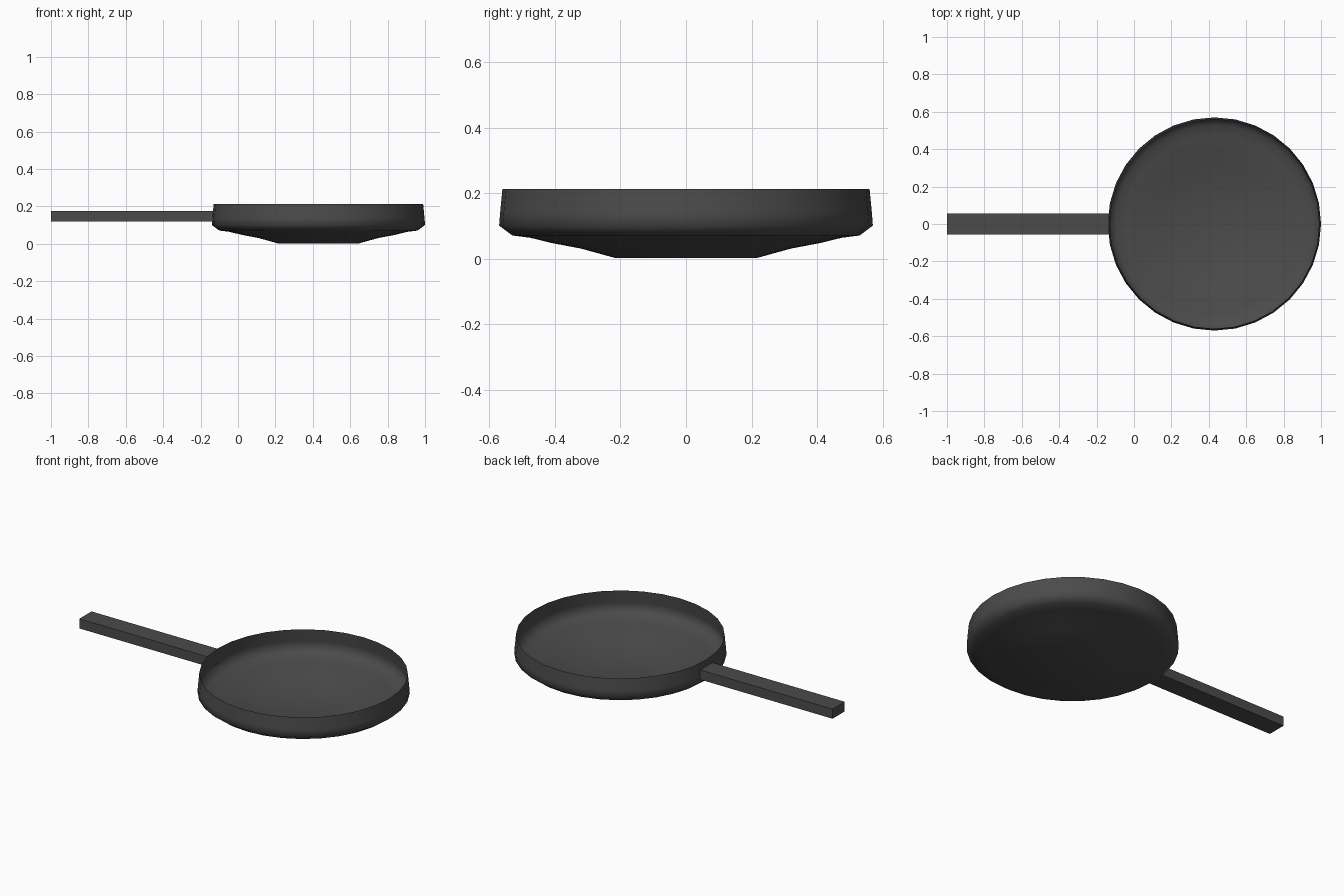
import bpy, bmesh, math

if "Cube" in bpy.data.objects:
    bpy.data.objects.remove(bpy.data.objects["Cube"])

SIDES = 32
CENTRE_X = 0.43


def material(name, shade):
    mat = bpy.data.materials.new(name)
    mat.diffuse_color = (shade, shade, shade, 1)
    mat.use_nodes = True
    mat.node_tree.nodes["Principled BSDF"].inputs["Base Color"].default_value = mat.diffuse_color
    return mat


def add_object(name, bm, mat):
    mesh = bpy.data.meshes.new(name)
    bm.to_mesh(mesh)
    bm.free()
    obj = bpy.data.objects.new(name, mesh)
    bpy.context.collection.objects.link(obj)
    mesh.materials.append(mat)
    return obj


dark = material("dark_iron", 0.07)

# Pan bowl: thin shell turned from a profile of (radius, height)
profile = [(0.215, 0.002), (0.32, 0.031), (0.41, 0.048), (0.475, 0.064),
           (0.53, 0.071), (0.57, 0.101), (0.567, 0.14), (0.56, 0.213)]
bm = bmesh.new()
rings = []
for r, z in profile:
    rings.append([bm.verts.new((CENTRE_X + r * math.cos(2 * math.pi * i / SIDES),
                                r * math.sin(2 * math.pi * i / SIDES), z))
                  for i in range(SIDES)])
bm.faces.new(rings[0][::-1])
for a, b in zip(rings, rings[1:]):
    for i in range(SIDES):
        j = (i + 1) % SIDES
        bm.faces.new((a[i], a[j], b[j], b[i]))
for f in bm.faces:
    f.smooth = True
add_object("pan_bowl", bm, dark)

# Handle: straight square bar running into the pan wall
bm = bmesh.new()
bmesh.ops.create_cube(bm, size=1)
x0, x1 = -1.0, CENTRE_X - 0.563
for v in bm.verts:
    v.co = (x0 if v.co.x < 0 else x1, v.co.y * 0.114, 0.147 + v.co.z * 0.057)
add_object("handle", bm, dark)
